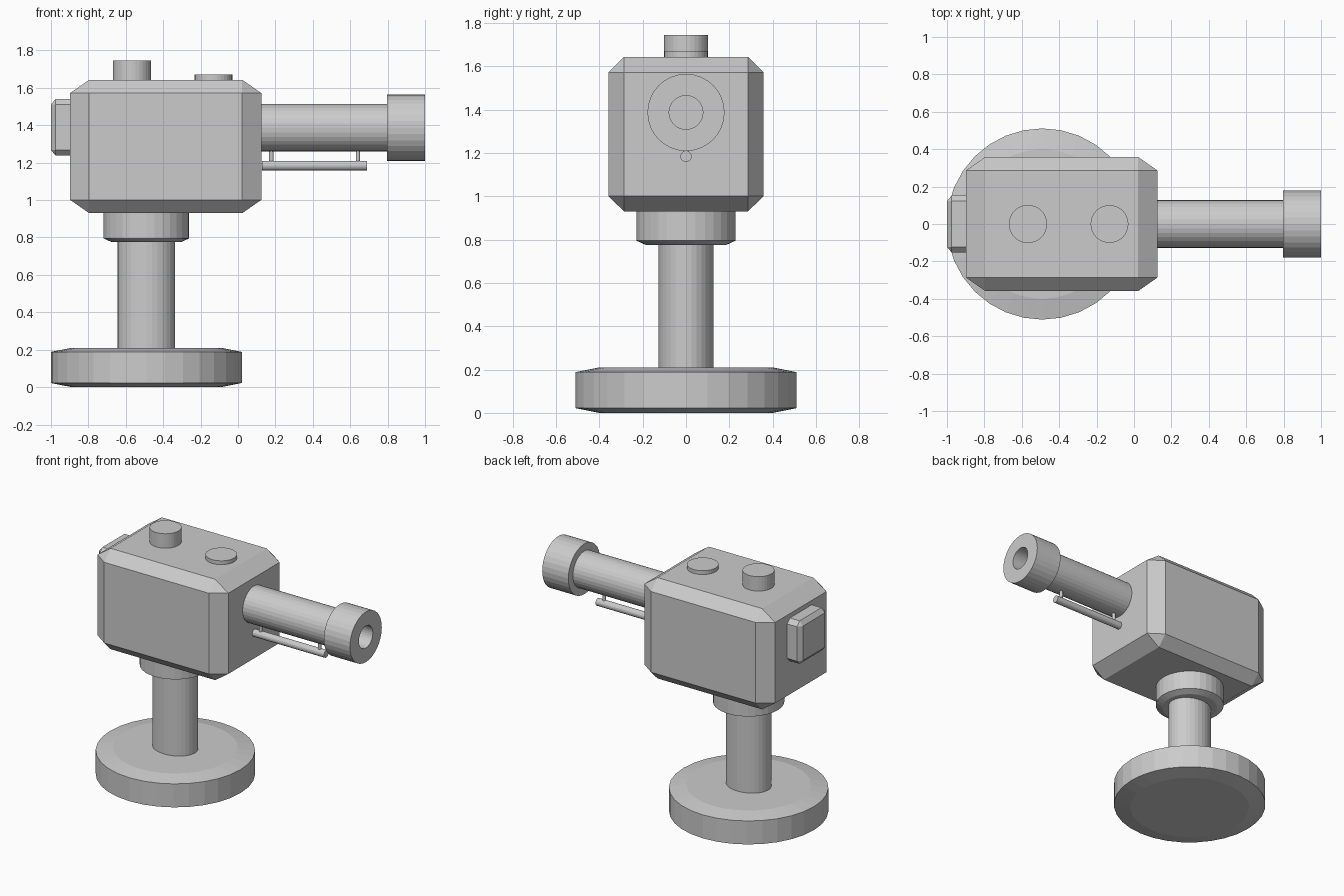
import bpy, bmesh
from math import pi, cos, sin
from mathutils import Matrix

if "Cube" in bpy.data.objects:
    bpy.data.objects.remove(bpy.data.objects["Cube"])


def make(name, bm, smooth=False):
    bmesh.ops.recalc_face_normals(bm, faces=bm.faces)
    me = bpy.data.meshes.new(name)
    bm.to_mesh(me)
    bm.free()
    ob = bpy.data.objects.new(name, me)
    bpy.context.collection.objects.link(ob)
    if smooth:
        bpy.context.view_layer.objects.active = ob
        bpy.ops.object.select_all(action='DESELECT')
        ob.select_set(True)
        bpy.ops.object.shade_smooth_by_angle(angle=0.5)
    return ob


def turned(name, profile, loc, axis='Z', sides=32, stretch_y=1.0):
    """Stack rings of (radius, height) around an axis and cap both ends."""
    bm = bmesh.new()
    rings = [[bm.verts.new((r * cos(2 * pi * i / sides),
                            r * stretch_y * sin(2 * pi * i / sides), h))
              for i in range(sides)] for r, h in profile]
    for a, b in zip(rings, rings[1:]):
        for i in range(sides):
            j = (i + 1) % sides
            bm.faces.new((a[i], a[j], b[j], b[i]))
    bm.faces.new(rings[0])
    bm.faces.new(rings[-1])
    if axis == 'X':
        bmesh.ops.rotate(bm, matrix=Matrix.Rotation(pi / 2, 3, 'Y'), verts=bm.verts)
    bmesh.ops.translate(bm, vec=loc, verts=bm.verts)
    return make(name, bm)


def bevelled_box(name, lo, hi):
    """Unit cube with a 10% chamfer, stretched between two corners."""
    bm = bmesh.new()
    bmesh.ops.create_cube(bm, size=1)
    bmesh.ops.bevel(bm, geom=bm.edges[:], offset=0.1, segments=1,
                    affect='EDGES', profile=0.5)
    bmesh.ops.scale(bm, vec=[b - a for a, b in zip(lo, hi)], verts=bm.verts)
    bmesh.ops.translate(bm, vec=[(a + b) / 2 for a, b in zip(lo, hi)], verts=bm.verts)
    return make(name, bm)


STAND_X = -0.49
BARREL_Z = 1.387

# Stand: chamfered foot, slightly oval column, collar
turned("base", [(0.4, 0), (0.511, 0.022), (0.511, 0.188), (0.4, 0.21)], (STAND_X, 0, 0))
turned("column", [(0.154, 0.19), (0.154, 0.8)], (STAND_X, 0, 0), stretch_y=0.83)
turned("collar", [(0.185, 0.775), (0.229, 0.795), (0.229, 0.95)], (STAND_X, 0, 0))

# Housing and rear panel
bevelled_box("housing", (-0.898, -0.358, 0.93), (0.125, 0.358, 1.643))
bevelled_box("rear_panel", (-1.0, -0.153, 1.237), (-0.745, 0.153, 1.541))

# Barrel and hollow muzzle
turned("barrel", [(0.127, 0.05), (0.127, 0.8)], (0, 0, BARREL_Z), 'X')
turned("muzzle", [(0.127, 0.796), (0.178, 0.796), (0.178, 1.0), (0.078, 1.0), (0.078, 0.8)],
       (0, 0, BARREL_Z), 'X')

# Rod under the barrel with two hangers
turned("lower_rod", [(0.026, 0.129), (0.026, 0.69)], (0, 0, 1.184), 'X', sides=16)
for i, x in enumerate((0.178, 0.641)):
    turned(f"rod_hanger_{i + 1}", [(0.011, 1.19), (0.011, 1.28)], (x, 0, 0), sides=12)

# Top knobs
turned("tall_knob", [(0.102, 1.62), (0.102, 1.745)], (-0.567, 0, 0))
turned("low_knob", [(0.101, 1.62), (0.101, 1.67)], (-0.131, 0, 0))
